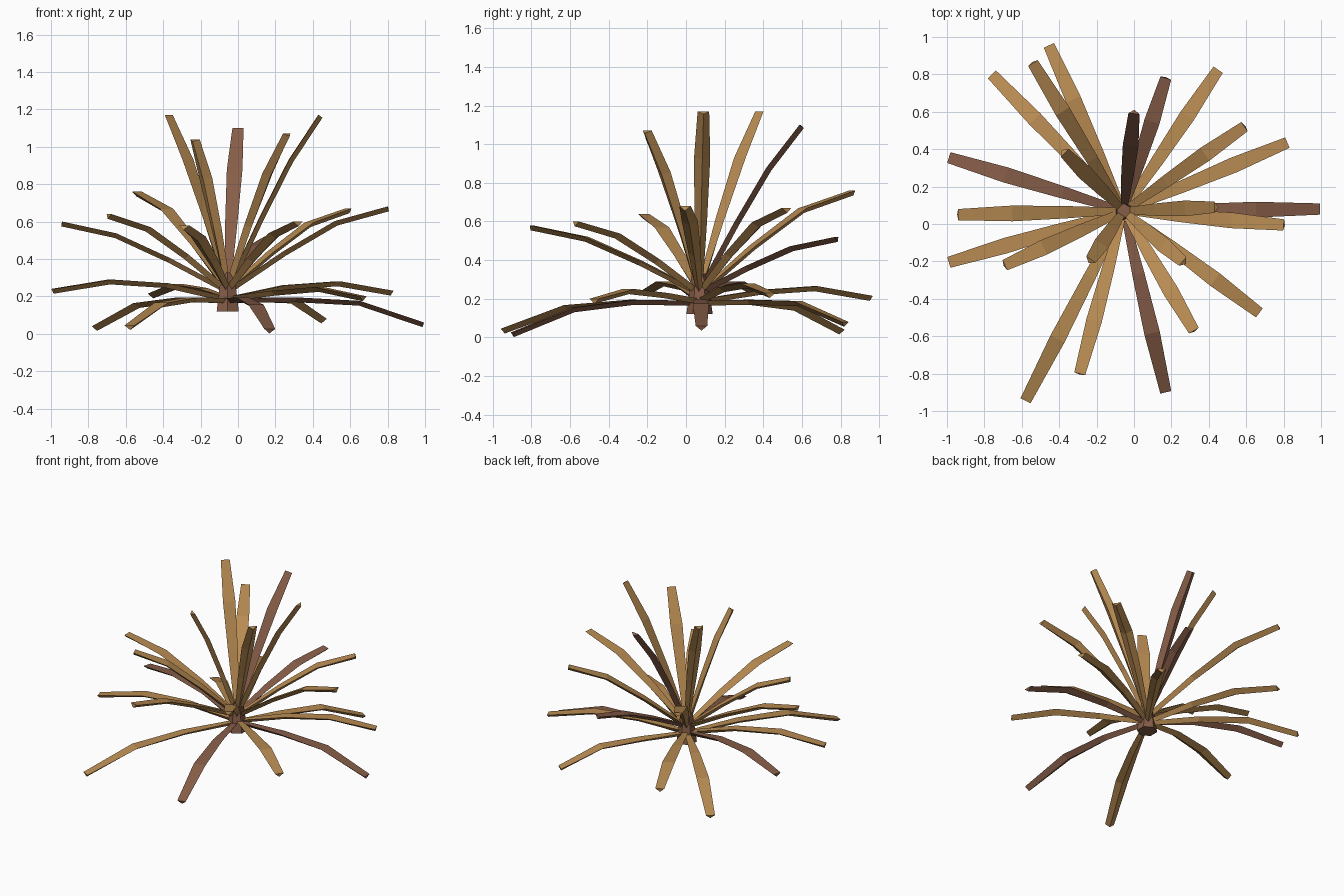
import bpy, bmesh, math
from mathutils import Vector

if "Cube" in bpy.data.objects:
    bpy.data.objects.remove(bpy.data.objects["Cube"])

CX, CY = -0.055, 0.07


def material(name, rgb):
    m = bpy.data.materials.new(name)
    m.diffuse_color = (*rgb, 1)
    m.use_nodes = True
    m.node_tree.nodes["Principled BSDF"].inputs["Base Color"].default_value = m.diffuse_color
    return m


tan = material("dry_tan", (0.48, 0.26, 0.085))
brown = material("dry_brown", (0.24, 0.11, 0.065))


def finish(bm, name, mat):
    bmesh.ops.recalc_face_normals(bm, faces=bm.faces)
    me = bpy.data.meshes.new(name)
    bm.to_mesh(me)
    bm.free()
    ob = bpy.data.objects.new(name, me)
    bpy.context.collection.objects.link(ob)
    me.materials.append(mat)


WIDTHS = (0.035, 0.066, 0.084, 0.06)
KEEL = 0.026


def leaf(name, tip, heights, mat):
    """Three-segment blade with a flat top and a keel underneath."""
    out = Vector((tip[0] - CX, tip[1] - CY, 0))
    side = Vector((-out.y, out.x, 0)).normalized()
    pts = [Vector((CX, CY, h)) + out * (0.02 + 0.98 * i / 3) for i, h in enumerate(heights)]
    bm = bmesh.new()
    rings = []
    for i, (p, w) in enumerate(zip(pts, WIDTHS)):
        t = (pts[min(i + 1, 3)] - pts[max(i - 1, 0)]).normalized()
        up = t.cross(side)
        rings.append([bm.verts.new(q) for q in
                      (p + side * w / 2, p - side * w / 2, p - up * KEEL)])
    for a, b in zip(rings, rings[1:]):
        for k in range(3):
            n = (k + 1) % 3
            bm.faces.new((a[k], a[n], b[n], b[k]))
    bm.faces.new(rings[0])
    bm.faces.new(rings[-1])
    finish(bm, name, mat)


# Tiers: start height, rise fractions at the two bends, tips (x, y, z, is_brown)
tiers = {
    "upright_leaf": (0.28, 0.38, 0.73, [
        (-0.23, -0.19, 1.04, 0), (0.26, -0.20, 1.07, 0), (0.43, 0.09, 1.17, 0),
        (0.0, 0.59, 1.10, 1), (-0.37, 0.38, 1.17, 0)]),
    "middle_leaf": (0.25, 0.44, 0.82, [
        (-0.54, 0.86, 0.76, 0), (-0.94, 0.05, 0.60, 0), (-0.69, -0.22, 0.64, 0),
        (-0.29, -0.80, 0.58, 0), (0.32, -0.57, 0.60, 0), (0.80, -0.005, 0.68, 0),
        (0.59, 0.52, 0.67, 0), (0.17, 0.78, 0.52, 1)]),
}
for name, (z0, f1, f2, tips) in tiers.items():
    for x, y, z, b in tips:
        leaf(name, (x, y), [z0 + (z - z0) * f for f in (0, f1, f2, 1)], brown if b else tan)

# Low leaves that arch slightly
for x, y, z, b in [(-0.455, 0.955, 0.215, 0), (-0.99, 0.355, 0.24, 1), (-0.99, -0.205, 0.24, 0),
                   (0.67, -0.475, 0.20, 0), (0.82, 0.435, 0.23, 0)]:
    leaf("arching_leaf", (x, y), (0.20, z + 0.03, z + 0.05, z), brown if b else tan)

# Lowest leaves that droop to the ground
for x, y, z, b in [(-0.76, 0.80, 0.04, 0), (-0.58, -0.945, 0.045, 0), (0.17, -0.90, 0.026, 1),
                   (0.995, 0.08, 0.06, 1), (0.45, 0.825, 0.08, 0)]:
    leaf("drooping_leaf", (x, y), (0.19, 0.195, 0.14 + z * 0.6, z), brown if b else tan)

# Tapered six-sided core
bm = bmesh.new()
bmesh.ops.create_cone(bm, cap_ends=True, segments=6, radius1=0.068, radius2=0.04, depth=0.21)
bmesh.ops.translate(bm, verts=bm.verts, vec=(CX, CY, 0.225))
finish(bm, "core", brown)
